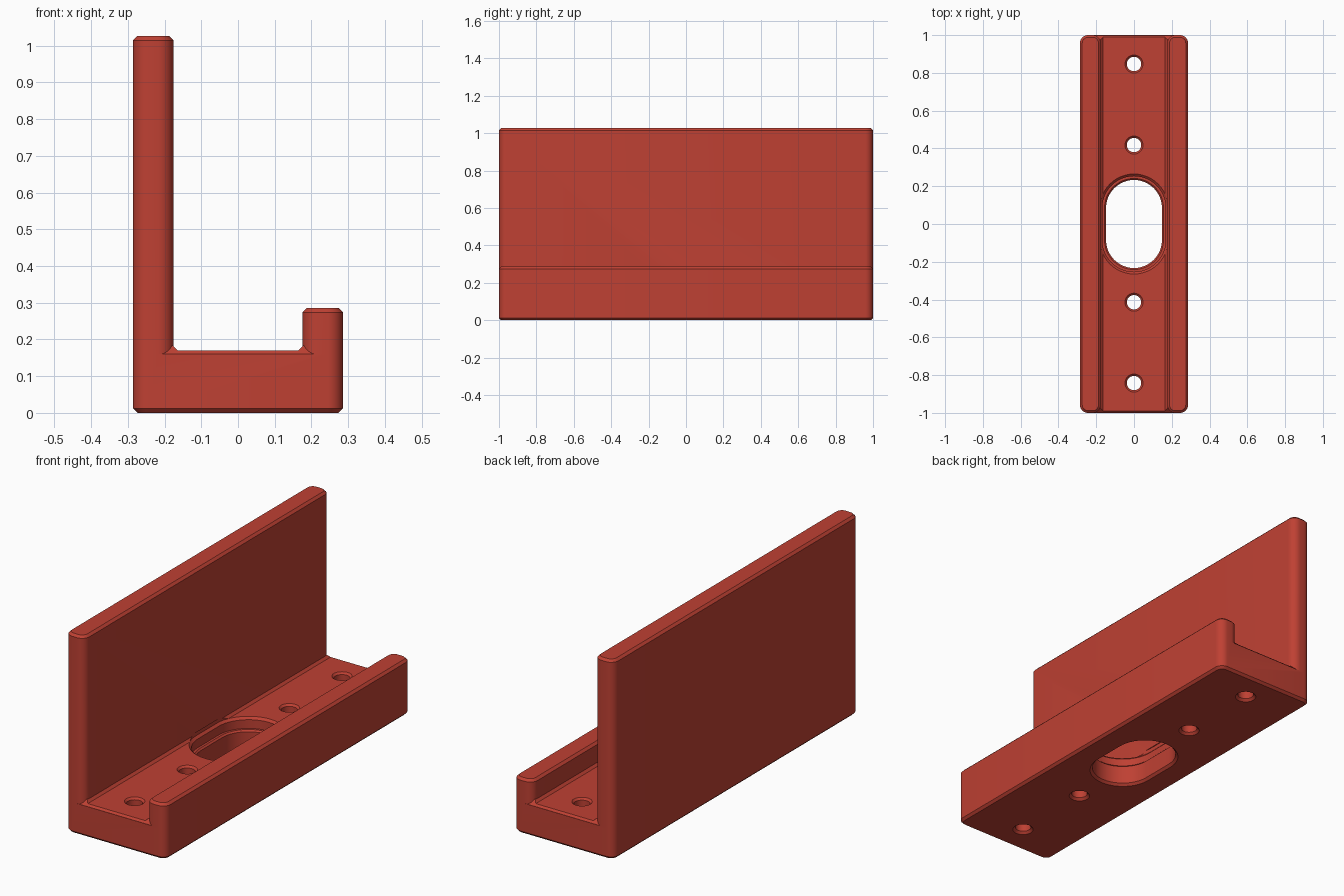
import bpy, bmesh, math

if "Cube" in bpy.data.objects:
    bpy.data.objects.remove(bpy.data.objects["Cube"])

red = bpy.data.materials.new("brick red")
red.diffuse_color = (0.52, 0.052, 0.033, 1)
red.use_nodes = True
red.node_tree.nodes["Principled BSDF"].inputs["Base Color"].default_value = red.diffuse_color


def make_object(name, bm):
    bmesh.ops.recalc_face_normals(bm, faces=bm.faces)
    mesh = bpy.data.meshes.new(name)
    bm.to_mesh(mesh)
    bm.free()
    mesh.materials.append(red)
    obj = bpy.data.objects.new(name, mesh)
    bpy.context.collection.objects.link(obj)
    return obj


def loft(name, cx, cy, rings, seg=8):
    """Stack of rounded rectangles, each (half x, half y, corner radius, z)."""
    bm = bmesh.new()
    loops = []
    for hx, hy, r, z in rings:
        loop = []
        for q, (sx, sy) in enumerate([(1, 1), (-1, 1), (-1, -1), (1, -1)]):
            for i in range(seg + 1):
                a = (q + i / seg) * math.pi / 2
                loop.append(bm.verts.new((cx + sx * (hx - r) + r * math.cos(a),
                                          cy + sy * (hy - r) + r * math.sin(a), z)))
        loops.append(loop)
    n = len(loops[0])
    for a, b in zip(loops, loops[1:]):
        for i in range(n):
            j = (i + 1) % n
            bm.faces.new((a[i], a[j], b[j], b[i]))
    bm.faces.new(loops[0])
    bm.faces.new(loops[-1])
    bmesh.ops.remove_doubles(bm, verts=bm.verts, dist=1e-5)
    return make_object(name, bm)


def combine(target, other, operation):
    mod = target.modifiers.new("combine", 'BOOLEAN')
    mod.operation = operation
    mod.solver = 'EXACT'
    mod.object = other
    bpy.context.view_layer.objects.active = target
    bpy.ops.object.modifier_apply(modifier=mod.name)
    bpy.data.objects.remove(other)


R, C = 0.042, 0.012             # corner radius, edge chamfer
W, INNER = 0.286, 0.176         # outer half width, inner wall face
BASE_Z, FLOOR_Z = 0.16, 0.17

# base block with chamfered underside
bracket = loft("bracket", 0, 0, [(W - C, 1 - C, R - C, 0), (W, 1, R, C), (W, 1, R, BASE_Z)])

# tall back wall and short lip, both with rounded ends and chamfered tops
half = (W - INNER) / 2
for name, side, top in (("tall_wall", -1, 1.027), ("short_lip", 1, 0.286)):
    wall = loft(name, side * (W - half), 0, [
        (half, 1, R, BASE_Z), (half, 1, R, top - C), (half - C, 1 - C, R - C, top)])
    combine(bracket, wall, 'UNION')

# floor layer with sloping ends and small fillets against the walls
right = [(0.215, BASE_Z), (0.215, 0.183), (INNER + 0.001, 0.183), (0.164, FLOOR_Z)]
profile = right + [(-x, z) for x, z in reversed(right)]
bm = bmesh.new()
ends = [[bm.verts.new((x, s * (0.999 - (z - BASE_Z)), z)) for x, z in profile] for s in (-1, 1)]
for e in ends:
    bm.faces.new(e)
for i in range(len(profile)):
    j = (i + 1) % len(profile)
    bm.faces.new((ends[0][i], ends[0][j], ends[1][j], ends[1][i]))
combine(bracket, make_object("floor", bm), 'UNION')

# stepped oblong slot in the middle
slot = [(0.170, -0.01), (0.148, 0.012), (0.148, 0.105), (0.156, 0.113),
        (0.168, 0.113), (0.168, 0.158), (0.180, 0.170), (0.180, 0.19)]
combine(bracket, loft("slot_cutter", 0, 0, [(r, r + 0.085, r, z) for r, z in slot], 12),
        'DIFFERENCE')

# four chamfered screw holes
hole = [(0.06, -0.01), (0.038, 0.012), (0.038, 0.16), (0.058, 0.18)]
for y in (-0.842, -0.414, 0.418, 0.847):
    combine(bracket, loft("hole_cutter", 0, y, [(r, r, r, z) for r, z in hole]), 'DIFFERENCE')

bpy.ops.object.select_all(action='DESELECT')
bracket.select_set(True)
bpy.context.view_layer.objects.active = bracket
bpy.ops.object.shade_smooth_by_angle(angle=math.radians(30))
